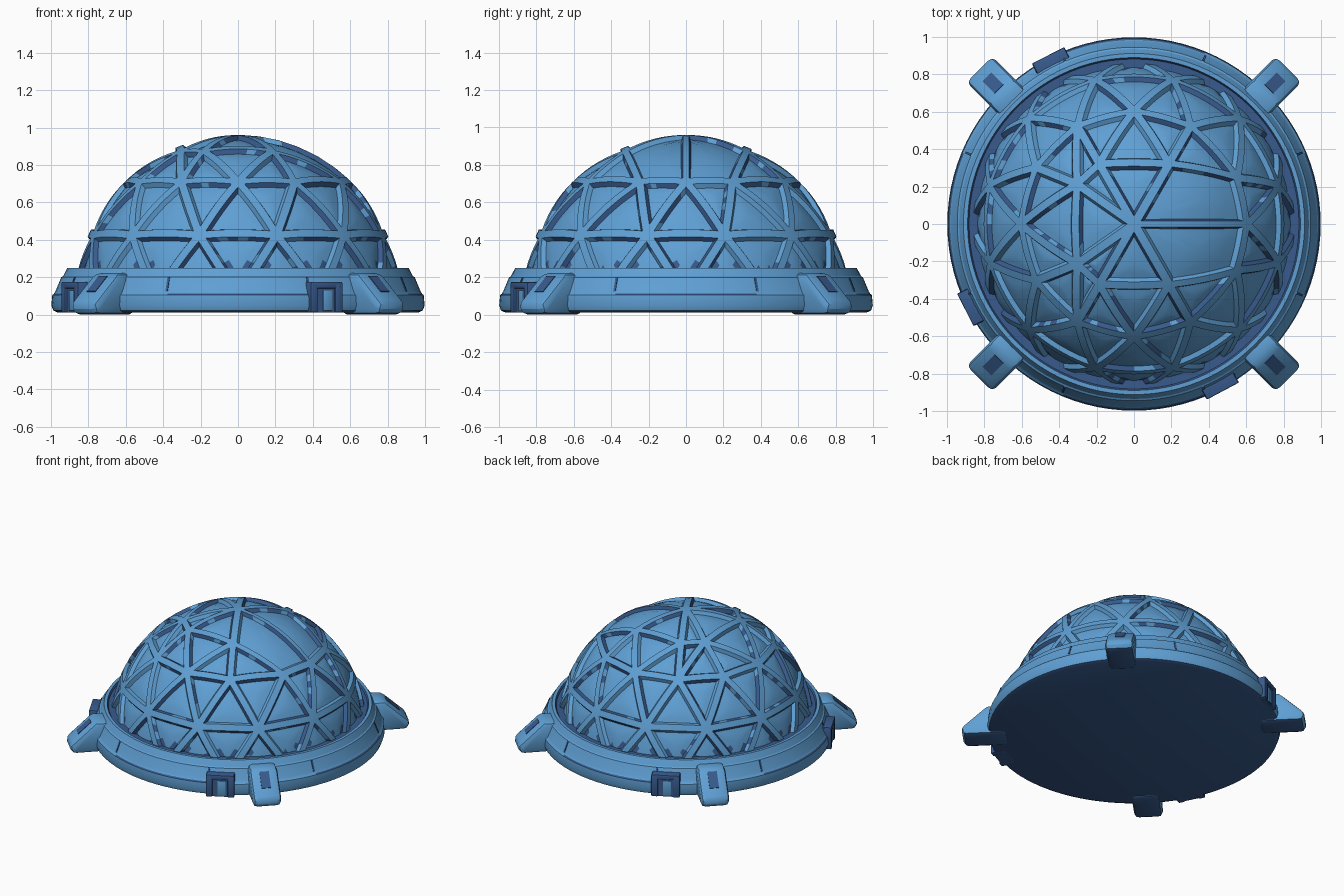
import bpy, bmesh, math, random
from mathutils import Vector, Matrix

if "Cube" in bpy.data.objects:
    bpy.data.objects.remove(bpy.data.objects["Cube"])

random.seed(4)


def material(name, rgb):
    m = bpy.data.materials.new(name)
    m.diffuse_color = (*rgb, 1)
    m.use_nodes = True
    m.node_tree.nodes["Principled BSDF"].inputs["Base Color"].default_value = m.diffuse_color
    return m


BLUE = material("sky blue", (0.115, 0.35, 0.66))
NAVY = material("slate blue", (0.04, 0.105, 0.27))


def finish(name, bm, angle=30):
    bmesh.ops.remove_doubles(bm, verts=bm.verts, dist=0.0005)
    bmesh.ops.recalc_face_normals(bm, faces=bm.faces)
    me = bpy.data.meshes.new(name)
    bm.to_mesh(me)
    bm.free()
    me.materials.append(BLUE)
    me.materials.append(NAVY)
    ob = bpy.data.objects.new(name, me)
    bpy.context.collection.objects.link(ob)
    bpy.ops.object.select_all(action='DESELECT')
    ob.select_set(True)
    bpy.context.view_layer.objects.active = ob
    bpy.ops.object.shade_smooth_by_angle(angle=math.radians(angle))
    return ob


# Geodesic dome: rings of nodes on a flattened sphere
CZ, R, H = 0.06, 0.875, 0.90


def project(p, sink=0.0):
    d = Vector((p.x / R, p.y / R, (p.z - CZ) / H)).normalized() * (1 - sink)
    return Vector((d.x * R, d.y * R, CZ + d.z * H))


def node(deg, z):
    r = R * math.sqrt(max(0, 1 - ((z - CZ) / H) ** 2))
    a = math.radians(deg)
    return Vector((r * math.cos(a), r * math.sin(a), z))


top = Vector((0, 0, CZ + H))
A = {a: node(a, 0.875) for a in (60, 120, 145, 215, 240, 300)}
B = [node({1: 24, 11: 336}.get(i, 30 * i), 0.71) for i in range(12)]
C = [node(30 * i + 15, 0.425) for i in range(12)]
D = [node(30 * i, 0.10) for i in range(12)]

panels = []
ring_a = sorted(A)
for a, b in zip(ring_a, ring_a[1:]):
    panels.append((top, A[a], A[b]))
# wide panels where one crown node is left out
panels += [(top, B[0], B[1], A[60]), (top, A[300], B[11], B[0])]
links = {60: (1, 2, 3), 120: (3, 4), 145: (4, 5, 6),
         215: (6, 7, 8), 240: (8, 9), 300: (9, 10, 11)}
for a, ks in links.items():
    for k, l in zip(ks, ks[1:]):
        panels.append((A[a], B[k], B[l]))
for a, b, k in ((60, 120, 3), (120, 145, 4), (145, 215, 6), (215, 240, 8), (240, 300, 9)):
    panels.append((A[a], B[k], A[b]))
for i in range(12):
    j = (i + 1) % 12
    panels += [(B[i], C[i], B[j]), (C[i], C[j], B[j]),
               (D[i], D[j], C[i]), (C[i], D[j], C[j])]


def add_panel(bm, corners, half_width=0.021, steps=6):
    n = len(corners)
    sides = [(corners[(i + 1) % n] - corners[i]).length for i in range(n)]
    if n == 3:      # incentre gives an even rim
        w = [sides[1], sides[2], sides[0]]
        c = sum((corners[i] * w[i] for i in range(3)), Vector()) / sum(w)
    else:
        c = sum(corners, Vector()) / n
    inr = sum(((c - p).cross(q - p)).length / (q - p).length
              for p, q in zip(corners, corners[1:] + corners[:1])) / n
    edge = [corners[i].lerp(corners[(i + 1) % n], t / steps)
            for i in range(n) for t in range(steps)]
    s1, s2 = 1 - half_width / inr, 1 - (half_width + 0.013) / inr
    levels = [(1, 0), (s1, 0.0), (s2, 0.027), (s2 * 0.66, 0.025), (s2 * 0.33, 0.022)]
    loops = [[bm.verts.new(project(c + (p - c) * s, k)) for p in edge] for s, k in levels]
    shade = [random.random() < 0.6 for _ in range(n)]
    m = len(edge)
    for li in range(4):
        for i in range(m):
            j = (i + 1) % m
            f = bm.faces.new((loops[li][i], loops[li][j], loops[li + 1][j], loops[li + 1][i]))
            # dark lines along the struts, and dark corners near the collar
            if li == 1 and shade[i // steps] and random.random() < 0.85:
                f.material_index = 1
            if li == 2 and f.calc_center_median().z < 0.285 and random.random() < 0.6:
                f.material_index = 1
    mid = bm.verts.new(project(c, 0.022))
    for i in range(m):
        bm.faces.new((loops[4][i], loops[4][(i + 1) % m], mid))


bm = bmesh.new()
for p in panels:
    add_panel(bm, list(p))
finish("geodesic_dome", bm)

# Base ring, turned from a profile: dark underside, joint line and inner groove
profile = [(0, 0.012), (0.965, 0.012), (0.988, 0.022), (0.998, 0.05), (0.993, 0.104),
           (0.984, 0.112), (0.976, 0.125), (0.945, 0.20), (0.935, 0.206),
           (0.912, 0.25), (0.89, 0.25), (0.882, 0.236), (0.82, 0.236)]
bm = bmesh.new()
SEG = 96
rings = []
for k in range(SEG):
    a = 2 * math.pi * k / SEG
    rings.append([bm.verts.new((r * math.cos(a), r * math.sin(a), z)) for r, z in profile])
for k in range(SEG):
    u, v = rings[k], rings[(k + 1) % SEG]
    off_axis = abs((360 * (k + 0.5) / SEG + 45) % 90 - 45)
    for i in range(len(profile) - 1):
        vs = (u[i], v[i], v[i + 1], u[i + 1]) if i else (u[0], v[1], u[1])
        dark = i in (0, 1, 10, 11) or (i == 4 and off_axis < 23)
        bm.faces.new(vs).material_index = int(dark)
finish("base_ring", bm)


def prism(name, outline, width, deg, mat=0, bevel=0.0, side=0.0):
    """Extrude a (radius, height) outline sideways and turn it round the centre."""
    bm = bmesh.new()
    lo = [bm.verts.new((r, side - width / 2, z)) for r, z in outline]
    hi = [bm.verts.new((r, side + width / 2, z)) for r, z in outline]
    n = len(outline)
    bm.faces.new(lo)
    bm.faces.new(hi[::-1])
    for i in range(n):
        bm.faces.new((lo[i], hi[i], hi[(i + 1) % n], lo[(i + 1) % n]))
    if bevel:
        bmesh.ops.bevel(bm, geom=bm.edges[:], offset=bevel, segments=2, affect='EDGES', profile=0.5)
    bmesh.ops.recalc_face_normals(bm, faces=bm.faces)
    for f in bm.faces:      # undersides are dark
        f.material_index = 1 if f.normal.z < -0.6 else mat
    bmesh.ops.transform(bm, matrix=Matrix.Rotation(math.radians(deg), 4, 'Z'), verts=bm.verts)
    return finish(name, bm)


def rect(r0, r1, z0, z1):
    return [(r0, z0), (r1, z0), (r1, z1), (r0, z1)]


# Four sloping feet with a dark inset plate
for deg in (45, 135, 225, 315):
    prism("foot", [(0.86, 0), (1.16, 0), (1.178, 0.06), (1.0, 0.222), (0.88, 0.222)],
          0.195, deg, bevel=0.032)
    prism("foot_plate", [(1.018, 0.200), (1.022, 0.207), (1.112, 0.125), (1.108, 0.118)],
          0.065, deg, mat=1)

# Three framed sockets on the rim
for deg in (-62, 207, 117):
    for s in (-1, 1):
        prism("socket_post", rect(0.90, 1.012, 0.012, 0.17), 0.045, deg, 1, 0.006, 0.075 * s)
    prism("socket_lintel", rect(0.90, 1.012, 0.14, 0.175), 0.19, deg, 1, 0.006)
    prism("socket_back", rect(0.90, 1.0, 0.012, 0.145), 0.11, deg, 1)
    prism("socket_panel", rect(0.99, 1.006, 0.02, 0.13), 0.055, deg, 0, 0.003, 0.01)

# Thin joint lines between the rim segments
for quarter in range(4):
    for s in (-23, 23):
        prism("rim_joint", [(0.970, 0.122), (0.981, 0.124), (0.950, 0.20), (0.939, 0.20)],
              0.012, 90 * quarter + s, mat=1)
